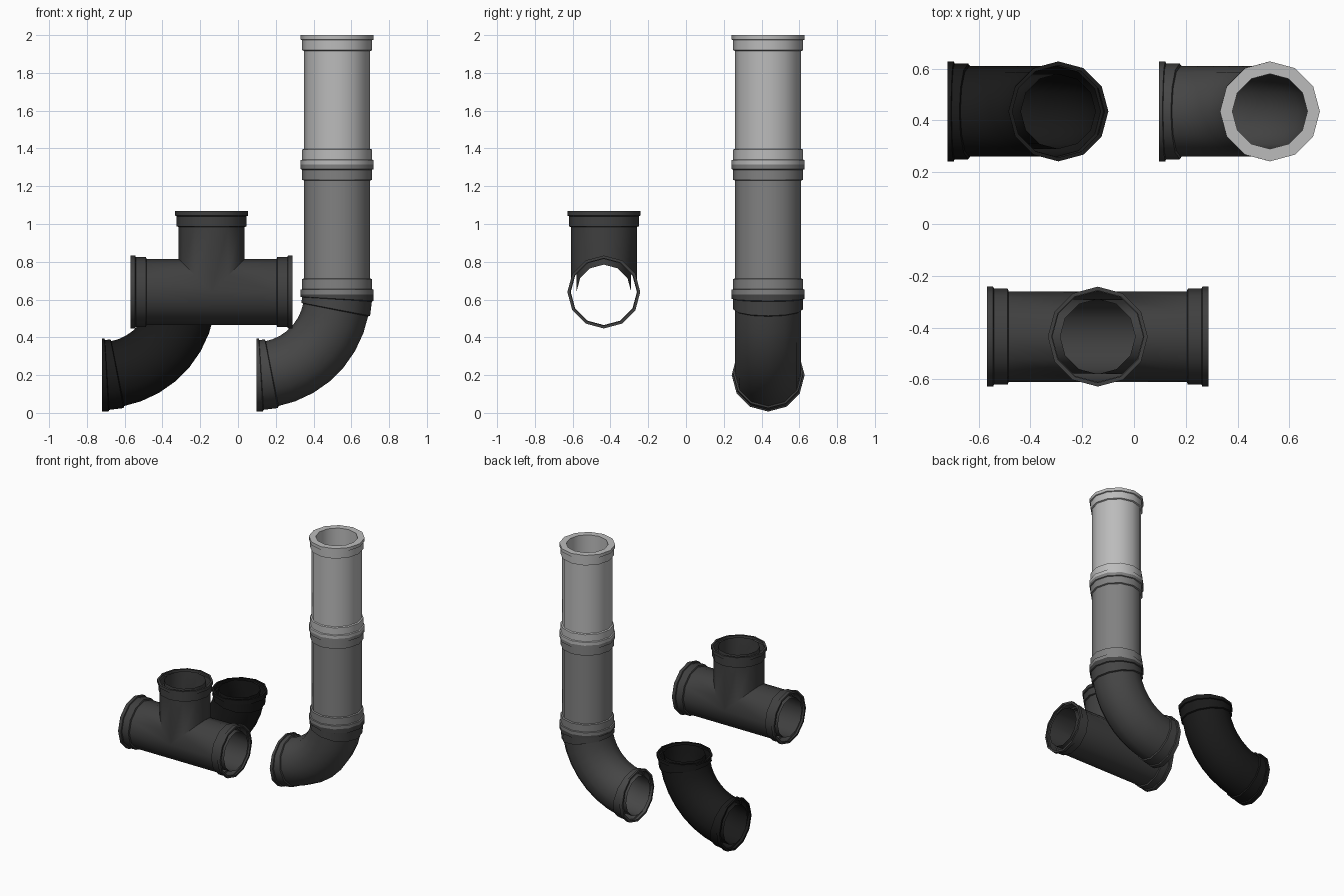
import bpy, bmesh
from math import sin, cos, pi, radians

if "Cube" in bpy.data.objects:
    bpy.data.objects.remove(bpy.data.objects["Cube"])

SIDES = 12
R_IN, R_BODY, R_COLLAR, R_FLANGE = 0.145, 0.175, 0.185, 0.193
REACH = 0.428      # bend radius and tee arm length
PIPE = 0.686       # straight pipe length
# socket cross-section (radius, distance from the open end)
SOCKET = [(0.178, 0), (R_FLANGE, 0), (R_FLANGE, 0.024), (R_COLLAR, 0.027),
          (R_COLLAR, 0.08), (R_BODY, 0.084)]


def sweep(bm, profile, place, inward=False):
    """Skin rings of (radius, distance) placed by place(angle, r, t)."""
    rings = [[bm.verts.new(place(2 * pi * j / SIDES, r, t)) for j in range(SIDES)]
             for r, t in profile]
    for a, b in zip(rings, rings[1:]):
        for j in range(SIDES):
            k = (j + 1) % SIDES
            quad = [a[j], a[k], b[k], b[j]]
            bm.faces.new(quad[::-1] if inward else quad)


def finish(bm, name, shade, location):
    bmesh.ops.remove_doubles(bm, verts=bm.verts, dist=1e-4)
    mesh = bpy.data.meshes.new(name)
    bm.to_mesh(mesh)
    bm.free()
    mat = bpy.data.materials.new(name + "_grey")
    mat.diffuse_color = (shade, shade, shade, 1)
    mat.use_nodes = True
    mat.node_tree.nodes["Principled BSDF"].inputs["Base Color"].default_value = mat.diffuse_color
    mesh.materials.append(mat)
    obj = bpy.data.objects.new(name, mesh)
    obj.location = location
    bpy.context.collection.objects.link(obj)
    bpy.ops.object.select_all(action='DESELECT')
    obj.select_set(True)
    bpy.context.view_layer.objects.active = obj
    bpy.ops.object.shade_smooth_by_angle(angle=radians(40))


def both_ends(length):
    return SOCKET + [(r, length - t) for r, t in reversed(SOCKET)]


# straight pipe with a thick closed rim at each end
def straight(name, shade, location):
    bm = bmesh.new()
    place = lambda a, r, t: (r * cos(a), r * sin(a), t)
    sweep(bm, [(R_IN, 0)] + both_ends(PIPE) + [(R_IN, PIPE)], place)
    sweep(bm, [(R_IN, 0), (R_IN, PIPE)], place, inward=True)
    finish(bm, name, shade, location)


# quarter bend, origin at the bend centre
def elbow(name, shade, location):
    bm = bmesh.new()
    length = REACH * pi / 2

    def place(a, r, t):
        th = t / REACH
        d = REACH + r * cos(a)
        return (d * sin(th), r * sin(a), -d * cos(th))

    steps = [length * i / 9 for i in range(10)]
    n = len(SOCKET)
    outer = both_ends(length)
    outer[n:n] = [(R_BODY, t) for t in steps[2:-2]]
    sweep(bm, outer, place)
    sweep(bm, [(R_IN, t) for t in steps], place, inward=True)
    finish(bm, name, shade, location)


# three arms mitred together, origin where the axes cross
def tee(name, shade, location):
    bm = bmesh.new()

    def branch(a, r, t):
        x, y = r * cos(a), -r * sin(a)
        return (x, y, abs(x) if t is None else REACH - t)

    def arm(side):
        def place(a, r, t):
            y, z = r * cos(a), -side * r * sin(a)
            return (side * (max(0, z) if t is None else REACH - t), y, z)
        return place

    for place in (branch, arm(1), arm(-1)):
        sweep(bm, SOCKET + [(R_BODY, None)], place)
        sweep(bm, [(R_IN, 0), (R_IN, None)], place, inward=True)
    finish(bm, name, shade, location)


X, Y = 0.525, 0.435
BEND_Z = 0.628
straight("upper_pipe", 0.5, (X, Y, BEND_Z + PIPE))
straight("lower_pipe", 0.22, (X, Y, BEND_Z))
elbow("standing_elbow", 0.06, (X - REACH, Y, BEND_Z))
elbow("loose_elbow", 0.01, (-0.72, Y, BEND_Z))
tee("tee_joint", 0.05, (-0.14, -Y, 0.64))
